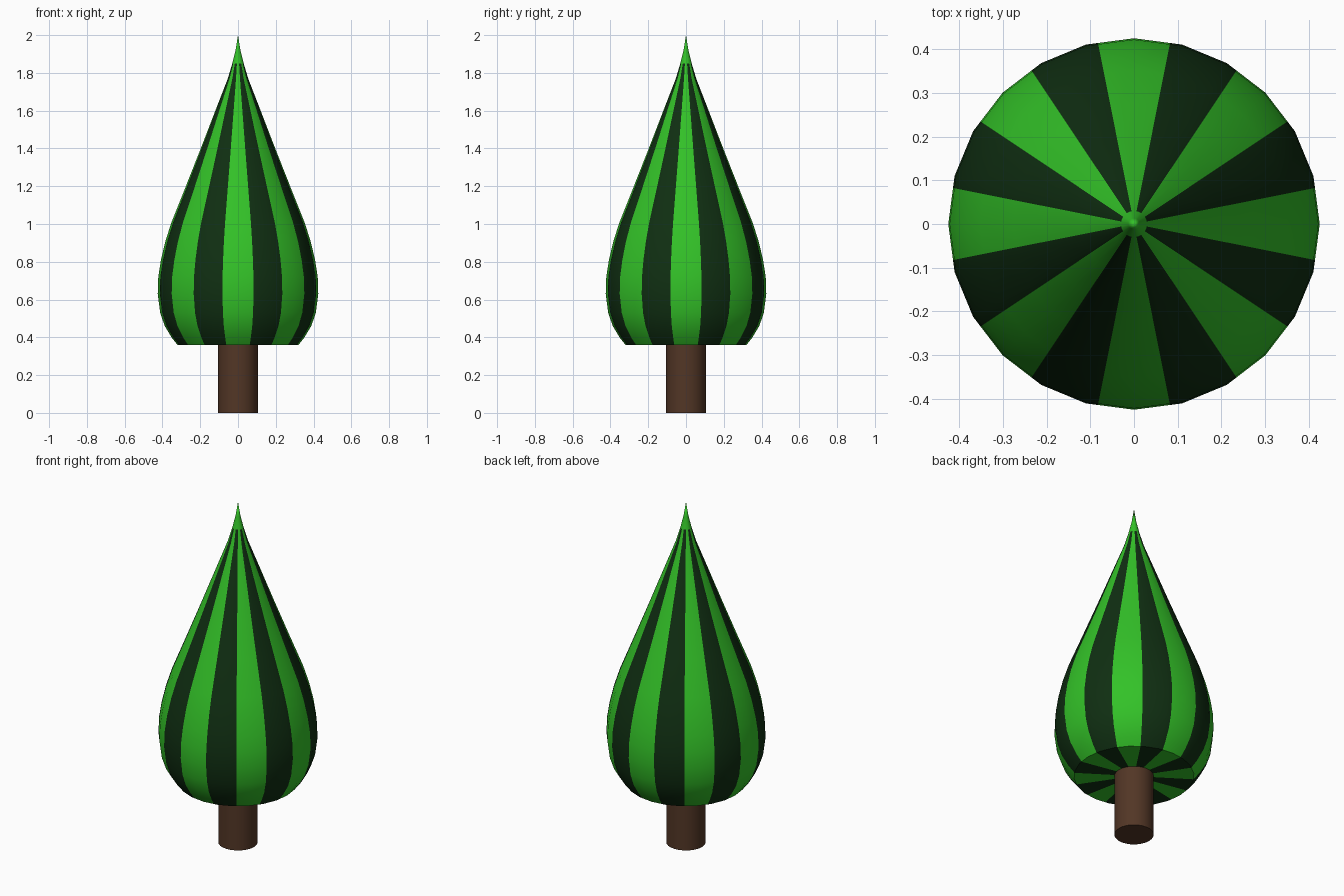
import bpy, bmesh, math

if "Cube" in bpy.data.objects:
    bpy.data.objects.remove(bpy.data.objects["Cube"])


def material(name, rgb):
    m = bpy.data.materials.new(name)
    m.diffuse_color = (*rgb, 1.0)
    m.use_nodes = True
    m.node_tree.nodes["Principled BSDF"].inputs["Base Color"].default_value = m.diffuse_color
    return m


light_green = material("light_green", (0.033, 0.54, 0.021))
dark_green = material("dark_green", (0.005, 0.028, 0.006))
brown = material("bark_brown", (0.085, 0.037, 0.019))


def smooth(obj, angle):
    bpy.ops.object.select_all(action='DESELECT')
    obj.select_set(True)
    bpy.context.view_layer.objects.active = obj
    bpy.ops.object.shade_smooth_by_angle(angle=math.radians(angle))


# Foliage: 24-sided teardrop, edges also cut along the 16 stripe borders
profile = [(0.32, 0.36), (0.352, 0.40), (0.388, 0.46), (0.412, 0.53),
           (0.425, 0.63), (0.422, 0.72), (0.408, 0.81), (0.384, 0.91),
           (0.352, 1.01), (0.276, 1.20), (0.197, 1.40), (0.120, 1.60),
           (0.054, 1.77), (0.030, 1.85), (0.013, 1.92)]
angles = sorted({15.0 * i for i in range(24)} | {11.25 + 22.5 * i for i in range(16)})


def point(r, z, deg):
    # keeps stripe borders on the straight sides of the 24-gon
    k = math.cos(math.radians(7.5)) / math.cos(math.radians(deg % 15 - 7.5))
    a = math.radians(deg)
    return (r * k * math.cos(a), r * k * math.sin(a), z)


bm = bmesh.new()
rings = [[bm.verts.new(point(r, z, d)) for d in angles] for r, z in profile]
tip = bm.verts.new((0, 0, 2.0))
base = bm.verts.new((0, 0, 0.36))
n = len(angles)
for i in range(n):
    j = (i + 1) % n
    mid = (angles[i] + (angles[j] if j else 360.0)) / 2
    stripe = int((mid + 11.25) // 22.5) % 2
    faces = [bm.faces.new((lo[i], lo[j], hi[j], hi[i]))
             for lo, hi in zip(rings, rings[1:])]
    faces.append(bm.faces.new((rings[-1][i], rings[-1][j], tip)))
    faces.append(bm.faces.new((rings[0][j], rings[0][i], base)))
    for f in faces:
        # the very tip is plain light green
        f.material_index = 0 if f.calc_center_median().z > 1.86 else stripe
mesh = bpy.data.meshes.new("foliage")
bm.to_mesh(mesh)
bm.free()
mesh.materials.append(light_green)
mesh.materials.append(dark_green)
foliage = bpy.data.objects.new("foliage", mesh)
bpy.context.collection.objects.link(foliage)
smooth(foliage, 40)

# Trunk
bpy.ops.mesh.primitive_cylinder_add(vertices=24, radius=0.105, depth=0.37,
                                    location=(0, 0, 0.185))
trunk = bpy.context.object
trunk.name = "trunk"
trunk.data.materials.append(brown)
smooth(trunk, 40)
